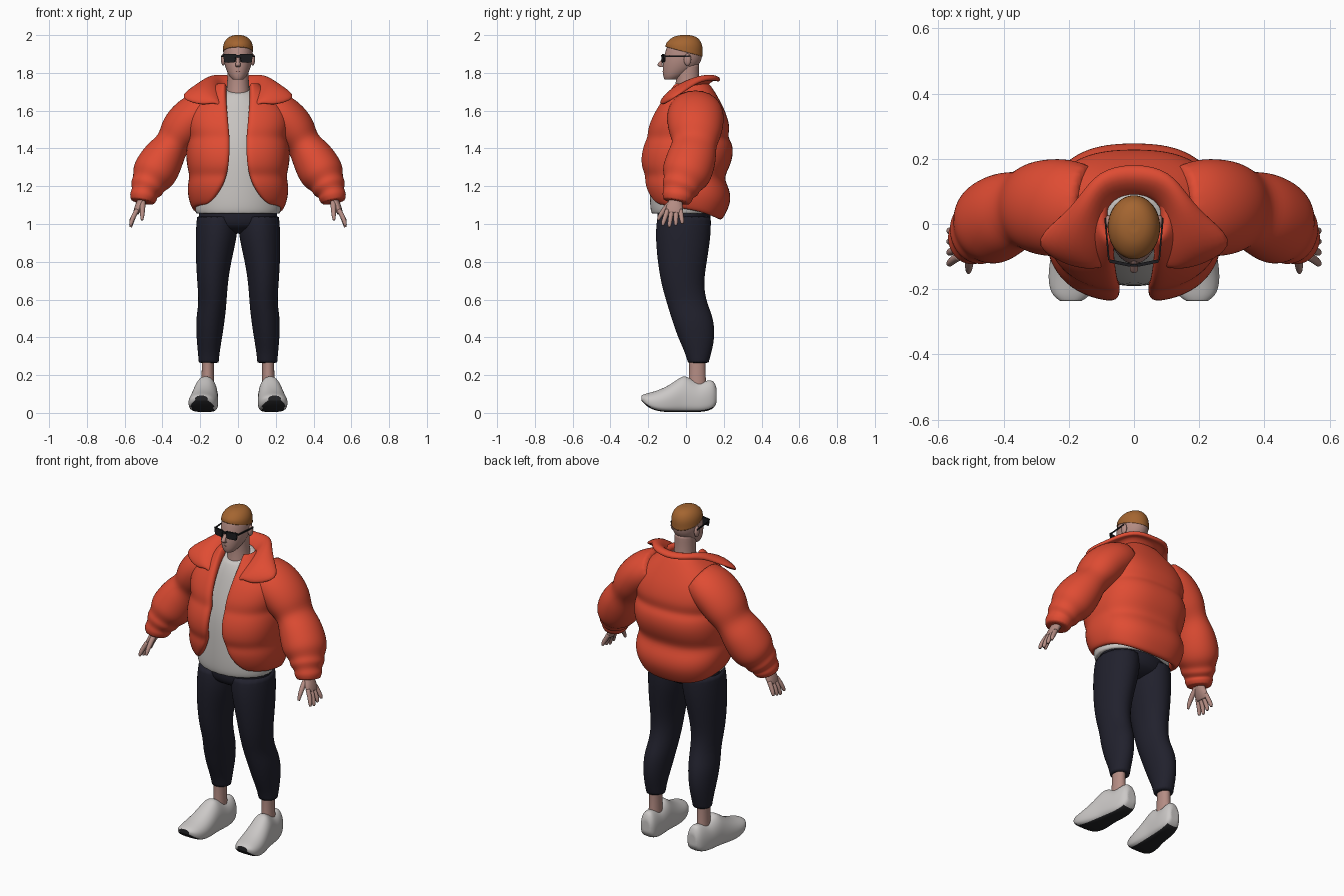
import bpy, bmesh, math
from mathutils import Vector, Matrix

cube = bpy.data.objects.get("Cube")
if cube:
    bpy.data.objects.remove(cube, do_unlink=True)


def material(name, r, g, b):
    mat = bpy.data.materials.new(name)
    mat.use_nodes = True
    mat.diffuse_color = (r, g, b, 1)
    shader = mat.node_tree.nodes["Principled BSDF"]
    shader.inputs["Base Color"].default_value = (r, g, b, 1)
    shader.inputs["Roughness"].default_value = 0.8
    return mat


ORANGE = material("orange padding", .74, .072, .033)
WHITE = material("off white cloth", .58, .555, .535)
NAVY = material("dark navy cloth", .015, .015, .026)
SKIN = material("skin", .46, .265, .23)
LIPS = material("lips", .36, .18, .155)
HAIR = material("ginger hair", .37, .13, .03)
SHOE = material("shoe white", .6, .58, .57)
SOLE = material("sole black", .018, .018, .02)
BLACK = material("glasses black", .012, .012, .014)


def finish(name, bm, mats, levels):
    """Turn a bmesh into a smooth shaded object."""
    for face in bm.faces:
        face.smooth = True
    mesh = bpy.data.meshes.new(name)
    bm.to_mesh(mesh)
    bm.free()
    for mat in mats:
        mesh.materials.append(mat)
    obj = bpy.data.objects.new(name, mesh)
    bpy.context.collection.objects.link(obj)
    if levels:
        sub = obj.modifiers.new("Smooth", "SUBSURF")
        sub.levels = sub.render_levels = levels
    return obj


def skin(name, rings, mats, levels=2, crease=0.7, rule=None):
    """Closed loft through rings of points."""
    bm = bmesh.new()
    loops = [[bm.verts.new(p) for p in ring] for ring in rings]
    n = len(loops[0])
    for a, b in zip(loops, loops[1:]):
        for i in range(n):
            j = (i + 1) % n
            bm.faces.new((a[i], a[j], b[j], b[i]))
    layer = bm.edges.layers.float.new("crease_edge")
    for loop in (loops[0], loops[-1]):
        cap = bm.faces.new(loop)
        for edge in cap.edges:
            edge[layer] = crease
    bmesh.ops.recalc_face_normals(bm, faces=bm.faces[:])
    if rule:
        for face in bm.faces:
            face.material_index = rule(face)
    return finish(name, bm, mats, levels)


def tube(name, points, mat, n=16, axis=None, levels=2, side=1, wide=1.0):
    """Loft of ellipses along (x, y, z, radius, depth radius, tilt) points."""
    centres = [Vector((p[0] * side, p[1], p[2])) for p in points]
    rings = []
    for k, (c, p) in enumerate(zip(centres, points)):
        t = axis or centres[min(k + 1, len(points) - 1)] - centres[max(k - 1, 0)]
        if len(p) > 5:
            t = (0, p[5], 1)
        t = Vector(t).normalized()
        u = Vector((0, 1, 0))
        u = (u - t * u.dot(t)).normalized()
        v = t.cross(u)
        deep = p[4] if len(p) > 4 else p[3] * wide
        angles = [math.tau * i / n for i in range(n)]
        rings.append([c + v * p[3] * math.cos(a) + u * deep * math.sin(a) for a in angles])
    return skin(name, rings, [mat], levels)


def sheet(name, rows, mat, thickness, offset):
    """Padded cloth from a grid of points."""
    bm = bmesh.new()
    grid = [[bm.verts.new(p) for p in row] for row in rows]
    for a, b in zip(grid, grid[1:]):
        for i in range(len(a) - 1):
            bm.faces.new((a[i], a[i + 1], b[i + 1], b[i]))
    obj = finish(name, bm, [mat], 0)
    solid = obj.modifiers.new("Padding", "SOLIDIFY")
    solid.thickness, solid.offset = thickness, offset
    sub = obj.modifiers.new("Smooth", "SUBSURF")
    sub.levels = sub.render_levels = 2
    return obj


def ball(name, centre, size, mat):
    bm = bmesh.new()
    bmesh.ops.create_uvsphere(bm, u_segments=16, v_segments=10, radius=1)
    for v in bm.verts:
        v.co = Vector(centre) + Vector(a * b for a, b in zip(v.co, size))
    return finish(name, bm, [mat], 0)


def box(name, centre, size, mat, bevel=0.004, taper=1.0, turn=0.0):
    """Bevelled box turned about z, its lower edge scaled by taper."""
    bm = bmesh.new()
    bmesh.ops.create_cube(bm, size=1)
    spin = Matrix.Rotation(turn, 3, "Z")
    for v in bm.verts:
        if v.co.z < 0:
            v.co.x *= taper
        v.co = Vector(centre) + spin @ Vector(a * b for a, b in zip(v.co, size))
    bmesh.ops.bevel(bm, geom=bm.edges[:], offset=bevel, segments=2, affect="EDGES")
    obj = finish(name, bm, [mat], 0)
    obj.data.shade_flat()
    return obj


def power(value, exponent):
    return math.copysign(abs(value) ** exponent, value)


UP = (0, 0, 1)

# Shirt and hips
tube("shirt", [(0, -.02, 1.055, .222, .162), (0, -.02, 1.075, .23, .17), (0, -.02, 1.13, .23, .173),
               (0, -.02, 1.22, .218, .172), (0, -.015, 1.4, .2, .168), (0, 0, 1.55, .2, .138),
               (0, .01, 1.65, .145, .112), (0, .01, 1.715, .086, .09, -.3)], WHITE, 24, UP)
tube("hips", [(0, -.01, 1.1, .2, .14), (0, -.012, 1.0, .222, .147),
              (0, -.012, .965, .16, .1), (0, -.012, .95, .1, .05)], NAVY, 24, UP)

# Puffer jacket body: height, half width, front y, back y, half opening
body = [(1.10, .232, -.175, .185, .17), (1.12, .25, -.195, .205, .135), (1.17, .267, -.217, .24, .1),
        (1.22, .268, -.227, .232, .075), (1.26, .256, -.222, .198, .06), (1.3, .27, -.242, .232, .052),
        (1.37, .277, -.242, .252, .046), (1.43, .27, -.224, .245, .045), (1.46, .258, -.208, .22, .045),
        (1.51, .275, -.207, .235, .05), (1.58, .272, -.177, .215, .055), (1.63, .24, -.148, .192, .06),
        (1.68, .185, -.115, .165, .066), (1.72, .135, -.09, .14, .07), (1.755, .105, -.07, .115, .072)]
POWER, COLS = 0.8, 32
rows = []
for z, w, front, back, gap in body:
    start = math.asin((gap / w) ** (1 / POWER))
    row = []
    for i in range(COLS + 1):
        t = start + (math.tau - 2 * start) * i / COLS
        c = math.cos(t)
        y = (front + back) / 2 - power(c, POWER) * (back - front) / 2
        drop = .085 * ((1 - c) / 2) ** 1.5 * max(0, (1.3 - z) / .2)
        row.append((power(math.sin(t), POWER) * w, y, z - drop))
    rows.append(row)
sheet("jacket_body", rows, ORANGE, .045, -1)

# Wide open collar, half of each edge from the back to the front
inner = [(0, .09, 1.715), (.065, .075, 1.715), (.092, .03, 1.71), (.092, -.04, 1.69),
         (.088, -.09, 1.66), (.075, -.13, 1.6)]
crest = [(0, .145, 1.78), (.1, .13, 1.79), (.14, .06, 1.785), (.17, -.01, 1.76),
         (.185, -.08, 1.72), (.12, -.138, 1.65)]
outer = [(0, .188, 1.755), (.11, .168, 1.77), (.17, .08, 1.76), (.23, .02, 1.72),
         (.338, -.068, 1.665), (.17, -.138, 1.62)]
sheet("jacket_collar", [[(-x, y, z) for x, y, z in edge[:0:-1]] + edge
                        for edge in (inner, crest, outer)], ORANGE, .03, 0)

sleeve = [(.14, .05, 1.62, .1, .13), (.2, .05, 1.59, .118, .152), (.265, .05, 1.54, .12, .152),
          (.315, .05, 1.475, .113, .14), (.345, .045, 1.425, .086, .115), (.385, .035, 1.37, .11, .13),
          (.425, .015, 1.3, .121, .135), (.455, -.005, 1.25, .117, .13), (.472, -.02, 1.215, .088, .1),
          (.484, -.03, 1.19, .094, .105), (.494, -.04, 1.165, .068, .08),
          (.501, -.045, 1.145, .077, .085), (.506, -.05, 1.118, .062, .07)]
leg = [(.11, -.01, 1.04, .108, .143), (.113, -.015, .95, .114, .15), (.13, -.02, .8, .094, .132),
       (.135, -.02, .68, .081, .112), (.134, .005, .58, .074, .107), (.146, .035, .5, .078, .113),
       (.152, .055, .4, .069, .099), (.155, .065, .32, .058, .071), (.155, .065, .265, .053, .055)]
# Shoe stations: y, half width, bottom, top
last = [(.162, .028, .055, .13), (.147, .047, .02, .178), (.1, .057, .006, .17), (.06, .06, .004, .158),
        (0, .064, .003, .2), (-.03, .067, .003, .19), (-.08, .075, .003, .152), (-.14, .08, .006, .122),
        (-.19, .074, .022, .108), (-.22, .058, .046, .1), (-.236, .034, .066, .092)]


def shoe_ring(side, y, half, low, high, n=20):
    ring = []
    for i in range(n):
        c, s = math.cos(math.tau * i / n), math.sin(math.tau * i / n)
        boxy = .75 if s > 0 else .5
        x = power(c, boxy) * half * (1 - .28 * max(0, s))
        z = (low + high) / 2 + power(s, boxy) * (high - low) / 2
        ring.append((side * (.16 + (.1 - y) * .1 + x), y, z))
    return ring


def sole_rule(face):
    under = face.normal.z < -.4 and abs(face.normal.x) < .5
    return int(under or face.normal.y < -.9)


for label, side in (("left", 1), ("right", -1)):
    tube(label + "_sleeve", sleeve, ORANGE, 20, side=side)
    tube(label + "_trouser_leg", leg, NAVY, 20, UP, side=side)
    tube(label + "_ankle", [(.16, .06, .3, .033, .045), (.16, .06, .22, .032, .043),
                            (.16, .06, .12, .036, .05)], SKIN, 16, UP, side=side)
    skin(label + "_shoe", [shoe_ring(side, *p) for p in last], [SHOE, SOLE], rule=sole_rule)

    # Hand
    tube(label + "_palm", [(.498, -.045, 1.16, .027, .034), (.51, -.055, 1.12, .024, .036),
                           (.528, -.062, 1.085, .023, .05), (.542, -.064, 1.055, .015, .045)],
         SKIN, 12, side=side)
    for i, finger in enumerate(("index", "middle", "ring", "little")):
        root, tip = -.098 + .023 * i, -.122 + .034 * i
        end = .983 + .009 * abs(i - 1)
        tube(f"{label}_{finger}_finger", [(.534, root, 1.075, .014), (.556, (root + tip) / 2, 1.035, .014),
                                          (.567, tip, end + .012, .012), (.568, tip, end, .007)],
             SKIN, 8, side=side)
    tube(label + "_thumb", [(.504, -.065, 1.125, .017), (.505, -.105, 1.09, .016),
                            (.507, -.138, 1.045, .013), (.508, -.148, 1.02, .007)], SKIN, 8, side=side)

    # Ear, lens and temple
    ball(label + "_ear", (side * .078, .008, 1.87), (.012, .02, .032), SKIN)
    box(label + "_lens", (side * .043, -.12, 1.877), (.074, .01, .046), BLACK,
        taper=.8, turn=side * .2)
    box(label + "_temple", (side * .083, -.046, 1.888), (.005, .13, .009), BLACK, .001, turn=side * -.09)

# Neck, head and face
tube("neck", [(0, .01, 1.64, .07, .08), (0, .01, 1.71, .062, .068), (0, .008, 1.77, .057, .062),
              (0, .005, 1.85, .058, .065)], SKIN, 16, UP)
tube("head", [(0, -.08, 1.764, .028, .034), (0, -.064, 1.782, .047, .058), (0, -.037, 1.82, .065, .088),
              (0, -.02, 1.86, .076, .102), (0, -.012, 1.9, .079, .101), (0, -.008, 1.94, .077, .096),
              (0, -.006, 1.968, .06, .075), (0, -.005, 1.985, .03, .04)], SKIN, 20, UP)
tube("hair", [(0, -.01, 1.912, .0815, .103, .26), (0, -.01, 1.928, .0815, .101, .2),
              (0, -.008, 1.952, .079, .098, .08), (0, -.007, 1.978, .065, .081), (0, -.006, 1.995, .042, .054),
              (0, -.006, 2.0, .016, .022)], HAIR, 20, UP)
tube("nose", [(0, -.106, 1.888, .008), (0, -.13, 1.86, .011), (0, -.143, 1.842, .015),
              (0, -.125, 1.83, .012)], SKIN, 10, UP)
tube("mouth", [(-.024, -.108, 1.806, .002), (-.01, -.12, 1.807, .005), (.01, -.12, 1.807, .005),
               (.024, -.108, 1.806, .002)], LIPS, 8)
box("glasses_bridge", (0, -.127, 1.888), (.024, .008, .012), BLACK, .002)
